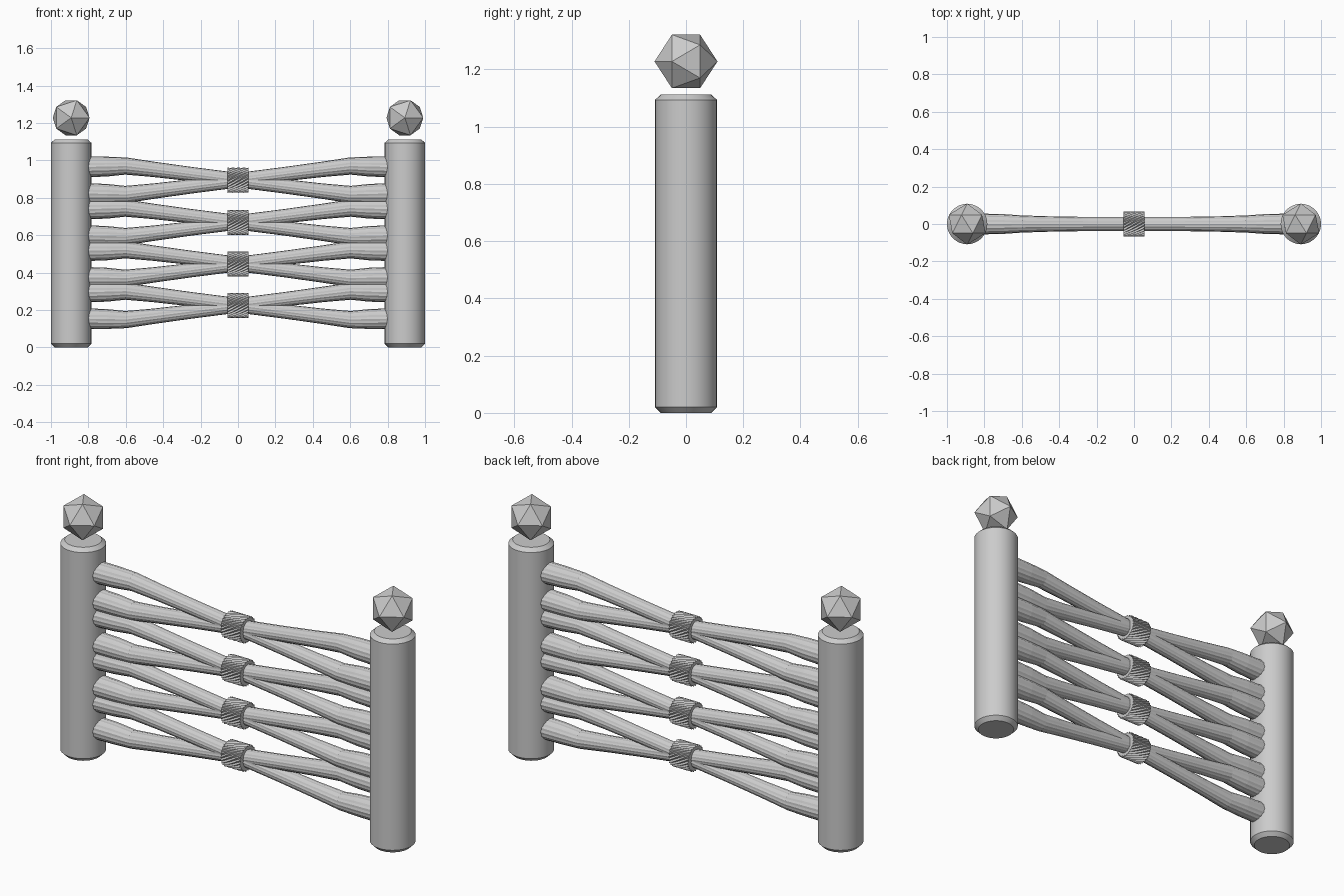
import bpy, bmesh, math
from mathutils import Vector

if "Cube" in bpy.data.objects:
    bpy.data.objects.remove(bpy.data.objects["Cube"])

POST_X = 0.892
LEVELS = (0.225, 0.446, 0.669, 0.894)


def make_object(name, bm, smooth=None):
    bmesh.ops.recalc_face_normals(bm, faces=bm.faces[:])
    mesh = bpy.data.meshes.new(name)
    bm.to_mesh(mesh)
    bm.free()
    ob = bpy.data.objects.new(name, mesh)
    bpy.context.collection.objects.link(ob)
    if smooth:
        bpy.ops.object.select_all(action='DESELECT')
        ob.select_set(True)
        bpy.context.view_layer.objects.active = ob
        bpy.ops.object.shade_smooth_by_angle(angle=math.radians(smooth))
    return ob


def skin(rings):
    """Closed tube through equal-length rings of points."""
    bm = bmesh.new()
    rows = [[bm.verts.new(p) for p in ring] for ring in rings]
    n = len(rows[0])
    for a, b in zip(rows, rows[1:]):
        for i in range(n):
            j = (i + 1) % n
            bm.faces.new((a[i], a[j], b[j], b[i]))
    bm.faces.new(rows[0][::-1])
    bm.faces.new(rows[-1])
    return bm


def ridged_ring(center, radius, sides, depth, turn, slope=0.0):
    """Ridged circle facing along x, tilted by the path slope."""
    pts = []
    for i in range(sides):
        a = 2 * math.pi * i / sides + turn
        r = radius * (1 - depth * (i % 2))
        y, z = r * math.cos(a), r * math.sin(a)
        pts.append(Vector(center) + Vector((-z * math.sin(slope), y, z * math.cos(slope))))
    return pts


# Posts with chamfered ends, each with a faceted finial above
for side, s in (("left", -1), ("right", 1)):
    profile = [(0.088, 0), (0.108, 0.02), (0.108, 1.094), (0.088, 1.112)]
    rings = [[(s * POST_X + r * math.cos(2 * math.pi * i / 32),
               r * math.sin(2 * math.pi * i / 32), z) for i in range(32)]
             for r, z in profile]
    make_object(side + "_post", skin(rings), 30)

    bpy.ops.mesh.primitive_ico_sphere_add(
        subdivisions=1, radius=0.11, location=(s * POST_X, 0, 1.228),
        rotation=(math.pi / 2, 0, 0))
    bpy.context.object.name = side + "_finial"

# Crossing rails: x, offset from the tie height, radius
half = [(0.83, 0.071, 0.056), (0.70, 0.073, 0.053), (0.60, 0.076, 0.046),
        (0.45, 0.058, 0.041), (0.25, 0.033, 0.038), (0.07, 0.010, 0.038)]
path = [(-x, o, r) for x, o, r in half] + [(x, -o, r) for x, o, r in reversed(half)]
for k, zc in enumerate(LEVELS, 1):
    for label, s in (("falling", 1), ("rising", -1)):
        rings = []
        for i, (x, o, r) in enumerate(path):
            p, q = path[max(i - 1, 0)], path[min(i + 1, len(path) - 1)]
            slope = math.atan2(s * (q[1] - p[1]), q[0] - p[0])
            if i in (0, len(path) - 1):
                slope = 0
            rings.append(ridged_ring((x, 0, zc + s * o), r, 32, 0.04, 0, slope))
        make_object(f"{label}_rail_{k}", skin(rings))

    # Twisted rope tie around the crossing
    rings = [ridged_ring((-0.056 + 0.112 * t / 8, 0, zc), 0.067, 48, 0.12, -1.0 * t / 8)
             for t in range(9)]
    make_object(f"rope_tie_{k}", skin(rings))
